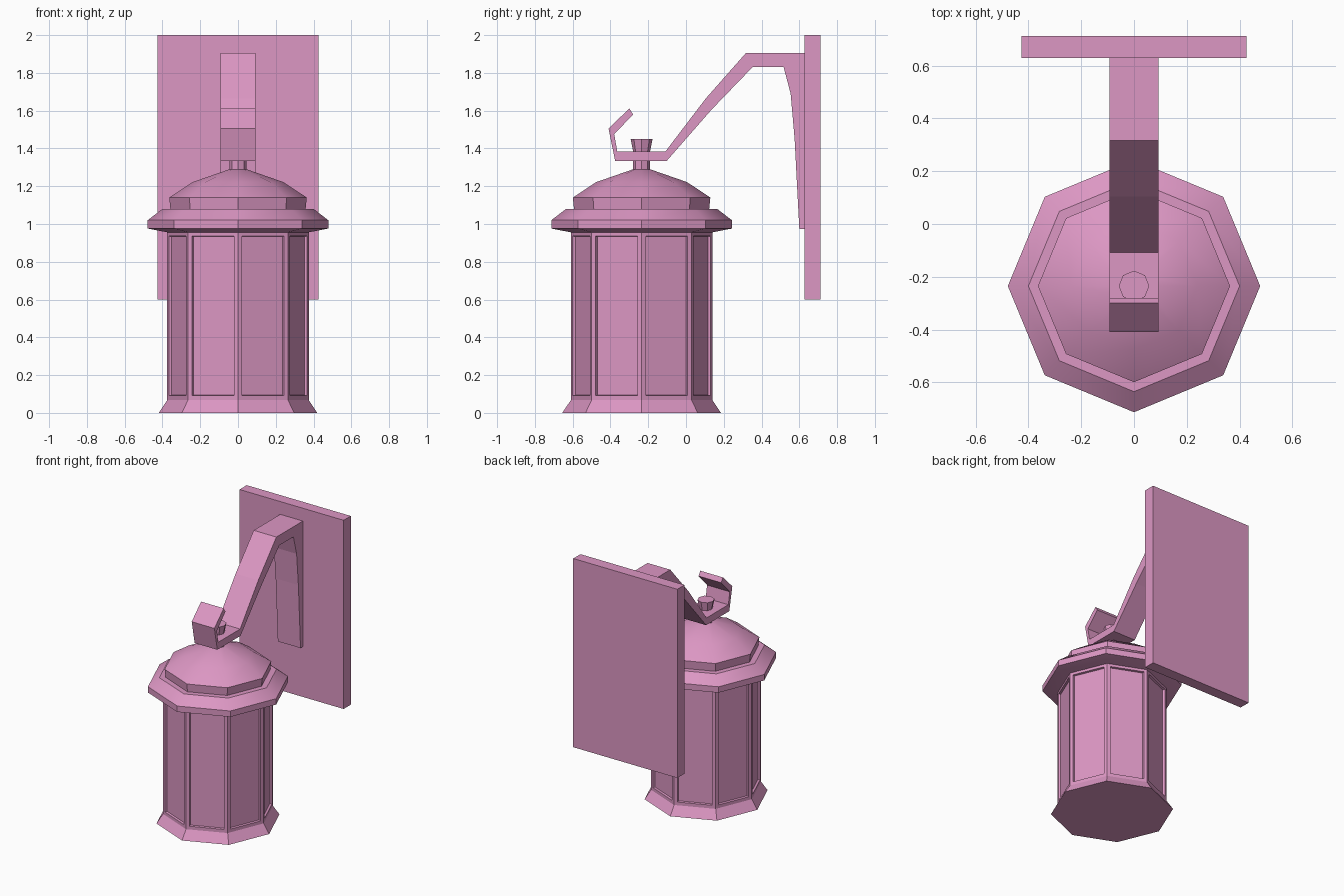
import bpy, bmesh, math

if "Cube" in bpy.data.objects:
    bpy.data.objects.remove(bpy.data.objects["Cube"])

CY = -0.235  # lantern axis

mat = bpy.data.materials.new("pink_paint")
mat.diffuse_color = (0.72, 0.31, 0.55, 1)
mat.use_nodes = True
mat.node_tree.nodes["Principled BSDF"].inputs["Base Color"].default_value = mat.diffuse_color


def finish(name, bm, smooth=False):
    bmesh.ops.recalc_face_normals(bm, faces=bm.faces)
    me = bpy.data.meshes.new(name)
    bm.to_mesh(me)
    bm.free()
    me.materials.append(mat)
    ob = bpy.data.objects.new(name, me)
    bpy.context.collection.objects.link(ob)
    if smooth:
        bpy.ops.object.select_all(action='DESELECT')
        ob.select_set(True)
        bpy.context.view_layer.objects.active = ob
        bpy.ops.object.shade_smooth_by_angle(angle=math.radians(30))
    return ob


def octagon_loft(profile):
    """Closed eight-sided solid from (radius, z) rings."""
    bm = bmesh.new()
    rings = []
    for r, z in profile:
        rings.append([bm.verts.new((r * math.cos(i * math.pi / 4),
                                    CY + r * math.sin(i * math.pi / 4), z))
                      for i in range(8)])
    for a, b in zip(rings, rings[1:]):
        for i in range(8):
            j = (i + 1) % 8
            bm.faces.new((a[i], a[j], b[j], b[i]))
    bm.faces.new(rings[0][::-1])
    bm.faces.new(rings[-1])
    bmesh.ops.recalc_face_normals(bm, faces=bm.faces)
    return bm


def extrude_x(points, half_width):
    """Side profile of (y, z) points extruded symmetrically across x."""
    bm = bmesh.new()
    face = bm.faces.new([bm.verts.new((-half_width, y, z)) for y, z in points])
    res = bmesh.ops.extrude_face_region(bm, geom=[face], use_keep_orig=True)
    verts = [v for v in res["geom"] if isinstance(v, bmesh.types.BMVert)]
    bmesh.ops.translate(bm, verts=verts, vec=(2 * half_width, 0, 0))
    return bm


# Lantern body: flared foot and eight recessed panels
bm = octagon_loft([(0.42, 0), (0.375, 0.067), (0.375, 0.96)])
panels = [f for f in bm.faces if abs(f.normal.z) < 0.01]
bmesh.ops.inset_individual(bm, faces=panels, thickness=0.034)
bmesh.ops.inset_individual(bm, faces=panels, thickness=0.004, depth=-0.015)
finish("lantern_body", bm)

# Roof: brim, step and shallow dome
finish("lantern_roof", octagon_loft([
    (0.37, 0.955), (0.478, 0.976), (0.478, 1.02), (0.40, 1.08), (0.358, 1.08),
    (0.364, 1.14), (0.24, 1.222), (0.05, 1.288)]), smooth=True)

# Finial passing through the arm
finish("finial", octagon_loft([
    (0.045, 1.27), (0.045, 1.385), (0.058, 1.45)]))

# Bent arm with hook tip and tapering wall brace
arm = [(0.63, 1.905), (0.317, 1.905), (0.105, 1.665), (-0.108, 1.385),
       (-0.364, 1.385), (-0.38, 1.475), (-0.28, 1.58), (-0.30, 1.612),
       (-0.41, 1.505), (-0.375, 1.333), (-0.103, 1.333), (0.135, 1.605),
       (0.352, 1.83), (0.517, 1.83), (0.554, 1.69), (0.575, 1.45),
       (0.60, 0.973), (0.63, 0.973)]
finish("arm", extrude_x(arm, 0.093))

# Wall plate
finish("wall_plate", extrude_x(
    [(0.628, 0.6), (0.712, 0.6), (0.712, 2.0), (0.628, 2.0)], 0.427))
